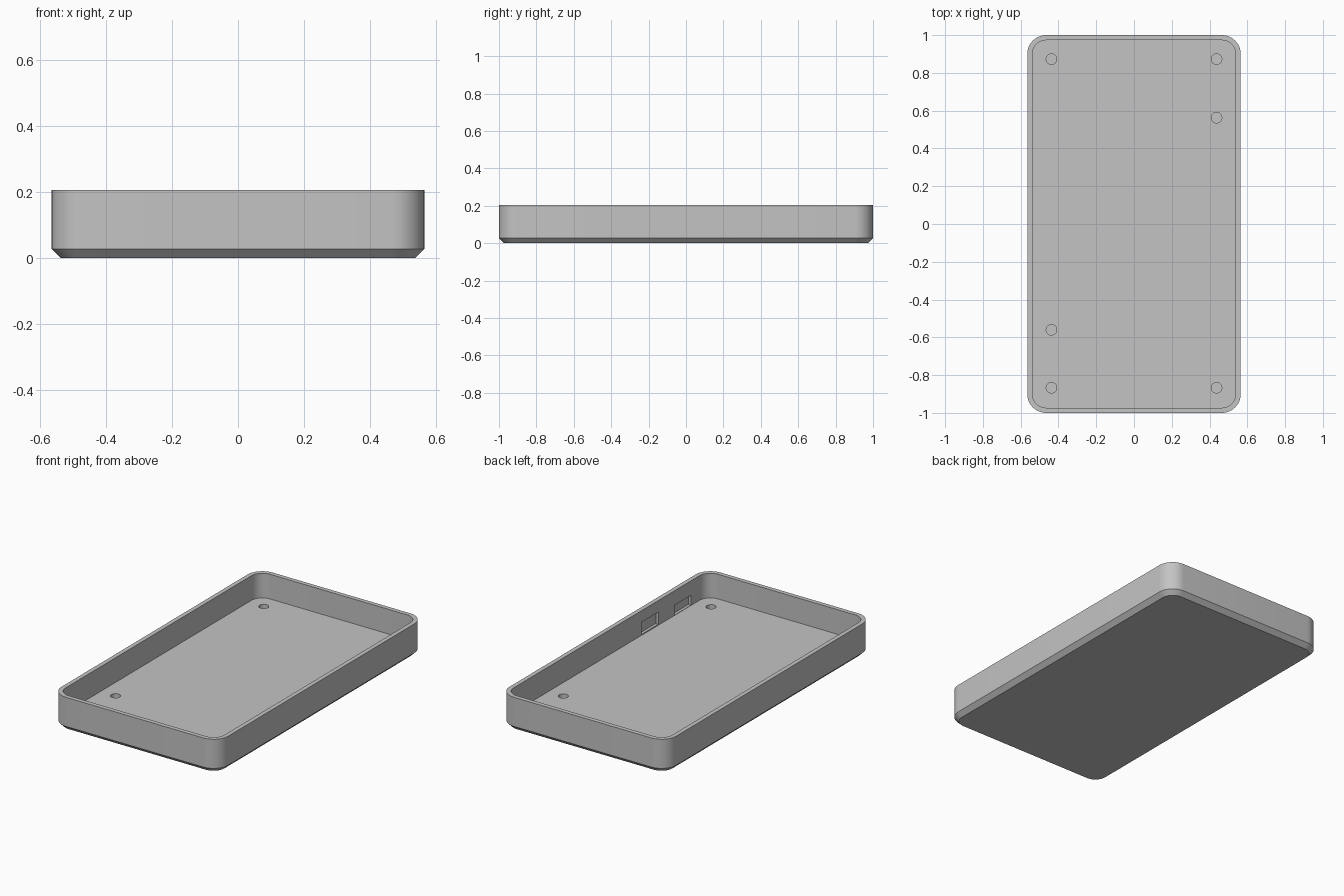
import bpy
import bmesh
from math import sin, cos, pi, radians
from mathutils import Matrix, Vector

cube = bpy.data.objects.get("Cube")
if cube:
    bpy.data.objects.remove(cube, do_unlink=True)

HALF_X, HALF_Y, HEIGHT = 0.565, 1.0, 0.205
WALL, FLOOR, RADIUS = 0.027, 0.054, 0.1
STEPS = 12

grey = bpy.data.materials.new("Plain grey")
grey.use_nodes = True
colour = (0.55, 0.55, 0.55, 1)
grey.diffuse_color = colour
grey.node_tree.nodes["Principled BSDF"].inputs["Base Color"].default_value = colour


def make_object(name, bm):
    bmesh.ops.recalc_face_normals(bm, faces=bm.faces)
    mesh = bpy.data.meshes.new(name)
    bm.to_mesh(mesh)
    bm.free()
    mesh.materials.append(grey)
    obj = bpy.data.objects.new(name, mesh)
    bpy.context.collection.objects.link(obj)
    return obj


def rounded_ring(bm, inset, z):
    """Ring of vertices around a rounded rectangle, moved in by inset."""
    r = RADIUS - inset
    ring = []
    for corner, (sx, sy) in enumerate([(1, 1), (-1, 1), (-1, -1), (1, -1)]):
        for i in range(STEPS + 1):
            a = (corner + i / STEPS) * pi / 2
            ring.append(bm.verts.new((sx * (HALF_X - RADIUS) + r * cos(a),
                                      sy * (HALF_Y - RADIUS) + r * sin(a), z)))
    return ring


# Tray: underside, chamfer, outer wall, rim, inner wall, floor
bm = bmesh.new()
profile = [(WALL, 0), (0, WALL), (0, HEIGHT), (WALL, HEIGHT), (WALL, FLOOR)]
rings = [rounded_ring(bm, inset, z) for inset, z in profile]
for low, high in zip(rings, rings[1:]):
    for i in range(len(low)):
        j = (i + 1) % len(low)
        bm.faces.new((low[i], low[j], high[j], high[i]))
bm.faces.new(rings[0])
bm.faces.new(rings[-1])
tray = make_object("tray", bm)

# Cutters: blind screw holes in the floor
bm = bmesh.new()
for x, y in [(-0.437, 0.873), (0.437, 0.873), (0.437, 0.563),
             (-0.437, -0.56), (-0.437, -0.867), (0.437, -0.867)]:
    bmesh.ops.create_cone(bm, cap_ends=True, segments=32, radius1=0.028, radius2=0.028,
                          depth=0.1, matrix=Matrix.Translation((x, y, 0.07)))

# Cutters: two shallow pockets inside the left wall
for y, low, high in [(-0.42, 0.06, 0.134), (-0.735, 0.056, 0.116)]:
    place = Matrix.LocRotScale(Vector((0.537, y, (low + high) / 2)), None,
                               Vector((0.036, 0.16, high - low)))
    bmesh.ops.create_cube(bm, size=1, matrix=place)
cutter = make_object("hole_and_pocket_cutter", bm)
cutter.hide_render = True

# Cut the tray, then drop the cutter
bpy.ops.object.select_all(action="DESELECT")
bpy.context.view_layer.objects.active = tray
tray.select_set(True)
cut = tray.modifiers.new("Cut", "BOOLEAN")
cut.operation = "DIFFERENCE"
cut.solver = "EXACT"
cut.object = cutter
bpy.ops.object.modifier_apply(modifier=cut.name)
bpy.data.objects.remove(cutter, do_unlink=True)
bpy.ops.object.shade_smooth_by_angle(angle=radians(30))
